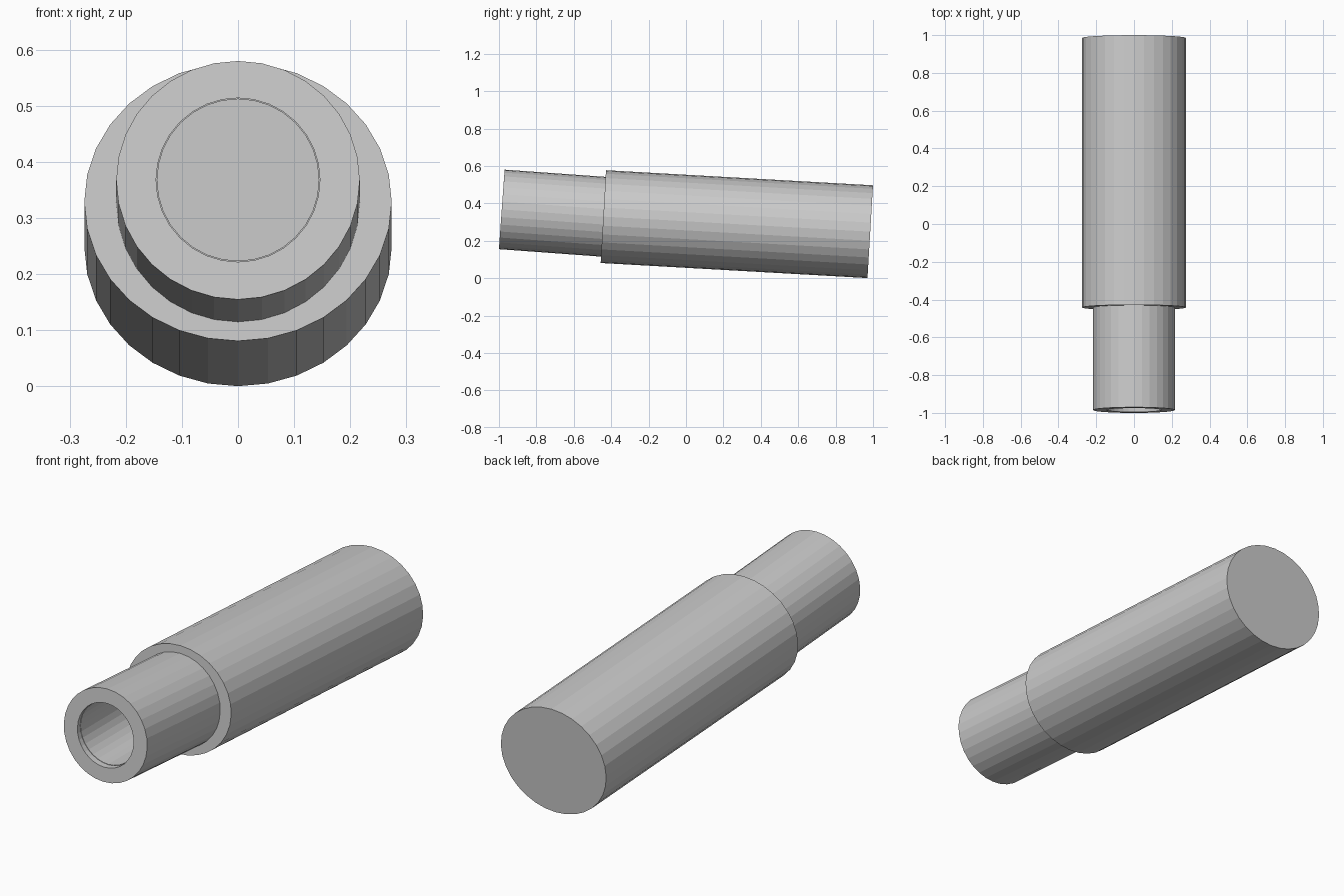
import bpy, bmesh
from math import sin, cos, tan, pi, radians

if "Cube" in bpy.data.objects:
    bpy.data.objects.remove(bpy.data.objects["Cube"])

SIDES = 32


def ring_stack(name, rings):
    """Skin a closed solid through rings of (y, z, x radius, z radius, tilt in degrees)."""
    bm = bmesh.new()
    loops = []
    for y, z, rx, rz, tilt in rings:
        loop = []
        for i in range(SIDES):
            a = 2 * pi * i / SIDES
            dz = rz * sin(a)
            loop.append(bm.verts.new((rx * cos(a), y + dz * tan(radians(tilt)), z + dz)))
        loops.append(loop)
    for a, b in zip(loops, loops[1:]):
        for i in range(SIDES):
            j = (i + 1) % SIDES
            bm.faces.new((a[i], a[j], b[j], b[i]))
    bm.faces.new(loops[0])
    bm.faces.new(loops[-1])
    bmesh.ops.recalc_face_normals(bm, faces=bm.faces)
    mesh = bpy.data.meshes.new(name)
    bm.to_mesh(mesh)
    bm.free()
    obj = bpy.data.objects.new(name, mesh)
    bpy.context.collection.objects.link(obj)
    return obj


# Thick rear body, slightly oval and tipped down towards the back
ring_stack("rear_body", [
    (-0.442, 0.329, 0.274, 0.248, 3.3),
    (0.985, 0.2485, 0.274, 0.248, 3.4),
])

# Narrow front tube with a stepped bore
ring_stack("front_tube", [
    (-0.43, 0.3275, 0.217, 0.213, 4.1),
    (-0.985, 0.3675, 0.217, 0.2125, 4.1),
    (-0.985, 0.368, 0.146, 0.146, 4.1),
    (-0.965, 0.368, 0.146, 0.146, 0),
    (-0.965, 0.368, 0.144, 0.144, 0),
    (-0.45, 0.368, 0.144, 0.144, 0),
])
